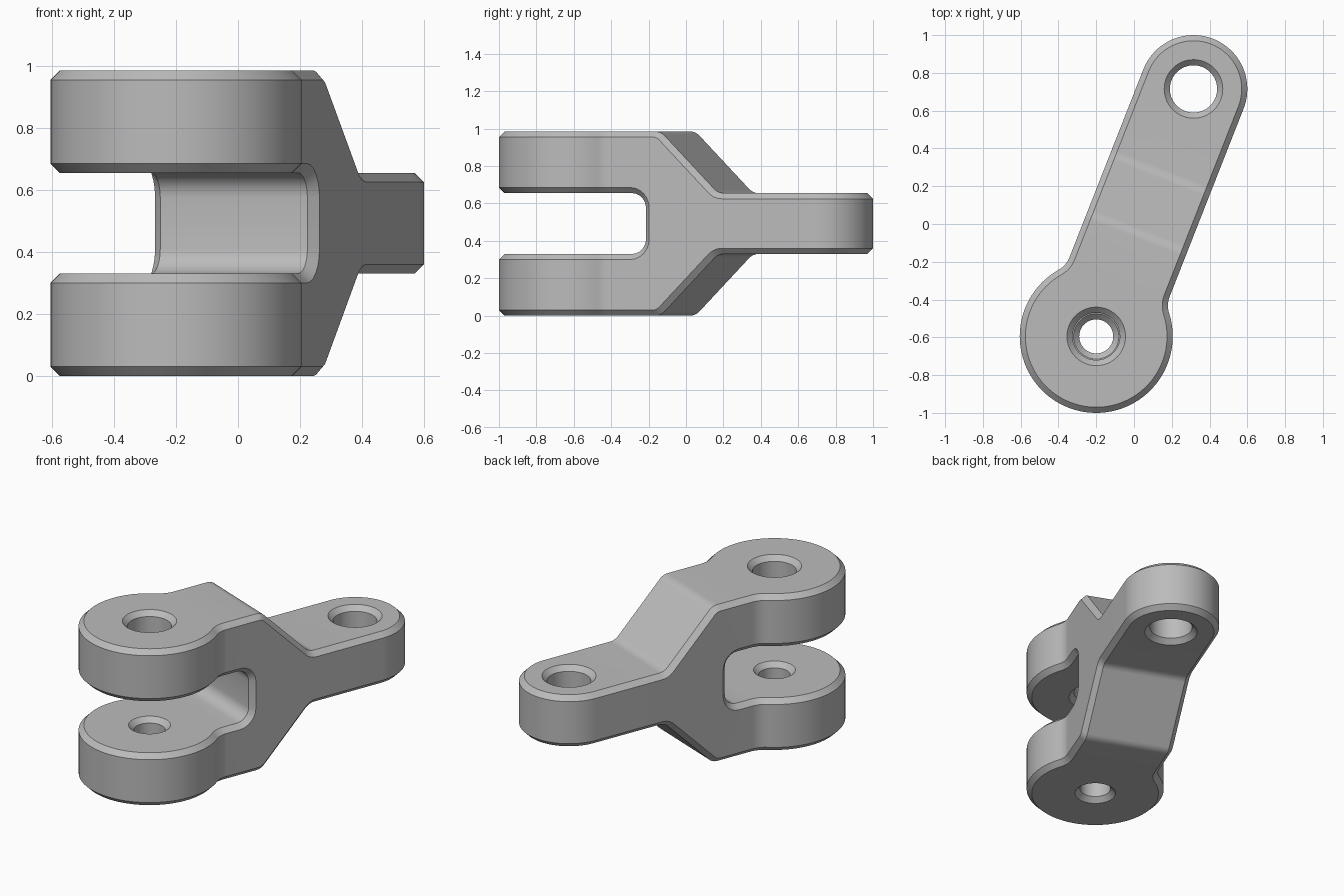
import bpy, bmesh
from math import pi, cos, sin, tan, atan2, hypot, sqrt, radians
from mathutils import Matrix, Vector

if "Cube" in bpy.data.objects:
    bpy.data.objects.remove(bpy.data.objects["Cube"])

# Main dimensions: fork boss, tongue eye, heights
BOSS = Vector((-0.2, -0.595))
EYE = Vector((0.315, 0.715))
BOSS_R, EYE_R, NECK_R = 0.405, 0.285, 0.13
TOP, HIGH, LOW = 0.985, 0.655, 0.33
SLOT_END, SLOPE = 0.51, 0.594
CHAMFER = 0.03
axis = EYE - BOSS
LENGTH = axis.length
# Local frame: x runs along the link from boss to eye
FRAME = Matrix.Translation((BOSS.x, BOSS.y, 0)) @ Matrix.Rotation(atan2(axis.y, axis.x), 4, 'Z')


def arc(cx, cy, r, a, b, n):
    return [(cx + r * cos(a + (b - a) * i / n), cy + r * sin(a + (b - a) * i / n))
            for i in range(n + 1)]


def rounded(corners, n=6):
    """Polygon from (x, y, radius) corners, each rounded by its radius."""
    out = []
    for i, (x, y, r) in enumerate(corners):
        p = Vector((x, y))
        if not r:
            out.append((x, y))
            continue
        d0 = (Vector(corners[i - 1][:2]) - p).normalized()
        d1 = (Vector(corners[(i + 1) % len(corners)][:2]) - p).normalized()
        half = d0.angle(d1) / 2
        c = p + (d0 + d1).normalized() * (r / sin(half))
        s, e = p + d0 * r / tan(half) - c, p + d1 * r / tan(half) - c
        a, b = atan2(s.y, s.x), atan2(e.y, e.x)
        b = a + (b - a + pi) % (2 * pi) - pi
        out += arc(c.x, c.y, r, a, b, n)
    return out


def finish(name, bm):
    bm.transform(FRAME)
    bmesh.ops.remove_doubles(bm, verts=bm.verts, dist=1e-5)
    bmesh.ops.recalc_face_normals(bm, faces=bm.faces)
    mesh = bpy.data.meshes.new(name)
    bm.to_mesh(mesh)
    bm.free()
    ob = bpy.data.objects.new(name, mesh)
    bpy.context.collection.objects.link(ob)
    return ob


def prism(name, points, place, push):
    """Extrude a flat outline; place maps a 2D point into the local frame."""
    bm = bmesh.new()
    face = bm.faces.new([bm.verts.new(place(*p)) for p in points])
    new = bmesh.ops.extrude_face_region(bm, geom=[face])["geom"]
    bmesh.ops.translate(bm, vec=push, verts=[v for v in new if isinstance(v, bmesh.types.BMVert)])
    return finish(name, bm)


def hole_cutter(name, along, r, z0, z1):
    """Round cutter with a countersink at both ends."""
    c, e = CHAMFER, 0.02
    rings = [(r + c + e, z0 - e), (r, z0 + c), (r, z1 - c), (r + c + e, z1 + e)]
    bm = bmesh.new()
    n = 64
    loops = [[bm.verts.new((along + q * cos(2 * pi * i / n), q * sin(2 * pi * i / n), z))
              for i in range(n)] for q, z in rings]
    for a, b in zip(loops, loops[1:]):
        for i in range(n):
            j = (i + 1) % n
            bm.faces.new((a[i], a[j], b[j], b[i]))
    bm.faces.new(loops[0])
    bm.faces.new(loops[-1])
    return finish(name, bm)


# Plan outline: round boss, filleted neck, straight bar, round eye
nv = EYE_R + NECK_R
nu = sqrt((BOSS_R + NECK_R) ** 2 - nv ** 2)
t = atan2(nv, nu)
outline = (arc(LENGTH, 0, EYE_R, -pi / 2, pi / 2, 40)
           + arc(nu, nv, NECK_R, 1.5 * pi, t + pi, 8)
           + arc(0, 0, BOSS_R, t, 2 * pi - t, 64)
           + arc(nu, -nv, NECK_R, pi - t, pi / 2, 8))
link = prism("clevis_link", outline, lambda x, y: (x, y, -0.2), (0, 0, 1.4))

# Side profile: fork slot at one end, sloping down to the tongue
slope_end = SLOPE + TOP - HIGH
profile = rounded([
    (-1, 0, 0), (SLOPE, 0, 0.08), (slope_end, LOW, 0.08), (2, LOW, 0),
    (2, HIGH, 0), (slope_end, HIGH, 0.08), (SLOPE, TOP, 0.08), (-1, TOP, 0),
    (-1, HIGH, 0), (SLOT_END, HIGH, 0.08), (SLOT_END, LOW, 0.08), (-1, LOW, 0)])
side = prism("side_profile_cutter", profile, lambda x, z: (x, -1, z), (0, 2, 0))

# Holes: upper fork, lower fork, tongue
holes = [hole_cutter("upper_fork_hole_cutter", 0, 0.125, HIGH, TOP),
         hole_cutter("lower_fork_hole_cutter", 0, 0.09, 0, LOW),
         hole_cutter("tongue_hole_cutter", LENGTH, 0.125, LOW, HIGH)]


def boolean(cutter, operation):
    m = link.modifiers.new(cutter.name, 'BOOLEAN')
    m.object, m.operation, m.solver = cutter, operation, 'EXACT'


# Shape the body, chamfer its rims, then drill
boolean(side, 'INTERSECT')
bevel = link.modifiers.new("rim_chamfer", 'BEVEL')
bevel.width, bevel.segments = CHAMFER, 1
bevel.limit_method, bevel.angle_limit = 'ANGLE', radians(60)
bevel.use_clamp_overlap = False
for h in holes:
    boolean(h, 'DIFFERENCE')

bpy.context.view_layer.update()
bpy.ops.object.select_all(action='DESELECT')
link.select_set(True)
bpy.context.view_layer.objects.active = link
for m in list(link.modifiers):
    bpy.ops.object.modifier_apply(modifier=m.name)
for cutter in [side] + holes:
    bpy.data.objects.remove(cutter)

# Plain grey metal
grey = bpy.data.materials.new("grey")
grey.use_nodes = True
colour = (0.5, 0.5, 0.5, 1)
grey.diffuse_color = colour
grey.node_tree.nodes["Principled BSDF"].inputs["Base Color"].default_value = colour
link.data.materials.clear()
link.data.materials.append(grey)
for p in link.data.polygons:
    p.material_index = 0
bpy.ops.object.shade_smooth_by_angle(angle=radians(30))
